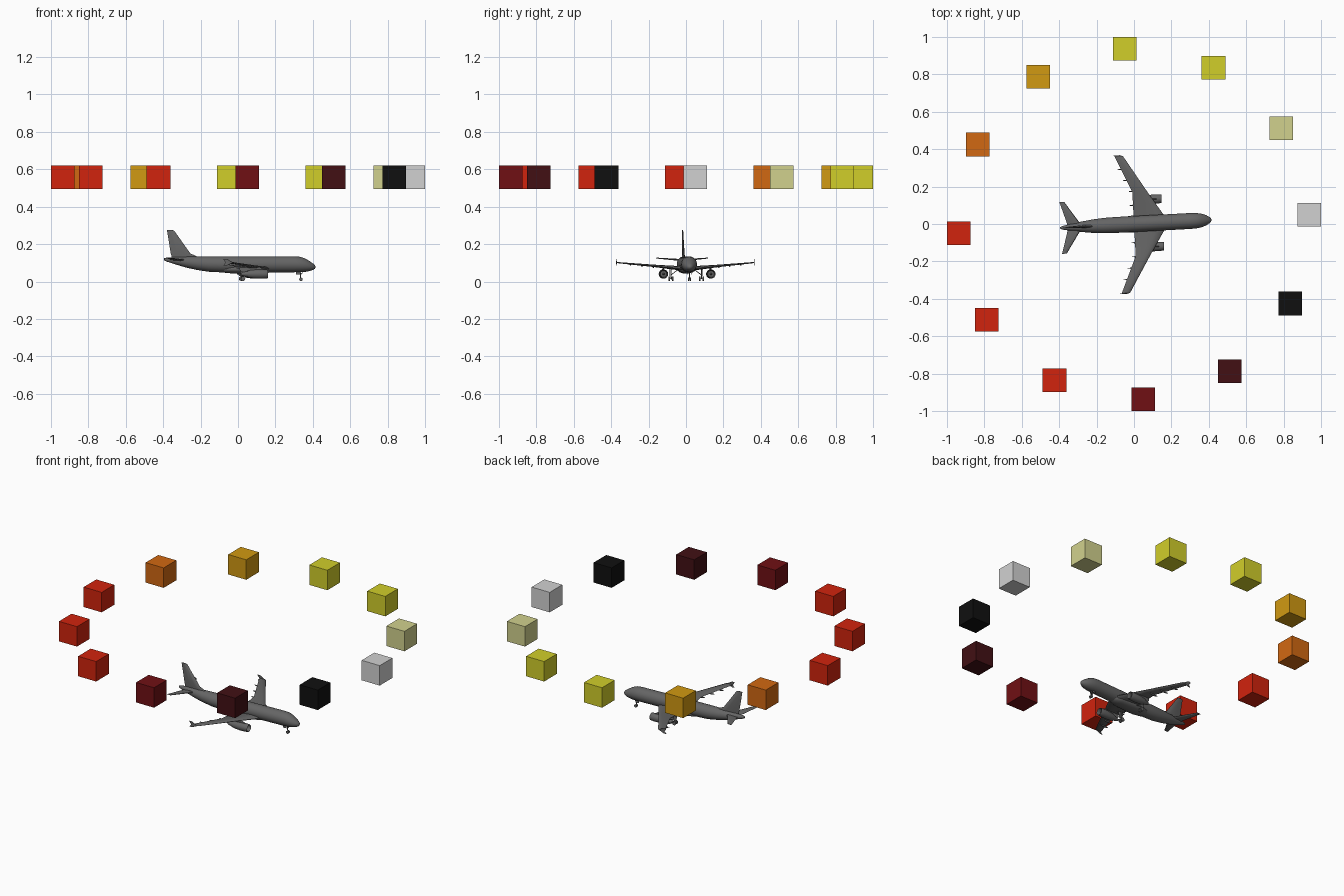
import bpy
import bmesh
from math import sin, cos, pi, radians
from mathutils import Vector

if "Cube" in bpy.data.objects:
    bpy.data.objects.remove(bpy.data.objects["Cube"], do_unlink=True)

YAW = radians(3.06)


def material(name, r, g, b):
    m = bpy.data.materials.new(name)
    m.use_nodes = True
    m.diffuse_color = (r, g, b, 1)
    m.node_tree.nodes["Principled BSDF"].inputs["Base Color"].default_value = (r, g, b, 1)
    return m


airframe_grey = material("airframe_grey", .13, .13, .13)
silver = material("silver", .64, .64, .64)
khaki = material("khaki", .64, .64, .27)
yellow = material("yellow", .64, .62, .023)
amber = material("amber", .64, .32, .006)
orange = material("orange", .64, .14, .006)
red = material("red", .64, .017, .004)
dark_red = material("dark_red", .16, .005, .007)
deep_maroon = material("deep_maroon", .054, .005, .007)
black = material("black", .005, .005, .005)


def finish(name, bm, mat, smooth=True):
    bmesh.ops.recalc_face_normals(bm, faces=bm.faces)
    mesh = bpy.data.meshes.new(name)
    bm.to_mesh(mesh)
    bm.free()
    mesh.materials.append(mat)
    obj = bpy.data.objects.new(name, mesh)
    bpy.context.collection.objects.link(obj)
    if smooth:
        bpy.context.view_layer.objects.active = obj
        obj.select_set(True)
        bpy.ops.object.shade_smooth_by_angle(angle=radians(40))
        obj.select_set(False)
    return obj


def loft(name, rings):
    """Skin a list of equal-length point rings and cap both ends."""
    bm = bmesh.new()
    loops = [[bm.verts.new(p) for p in ring] for ring in rings]
    n = len(loops[0])
    for a, b in zip(loops, loops[1:]):
        for i in range(n):
            j = (i + 1) % n
            bm.faces.new((a[i], a[j], b[j], b[i]))
    bm.faces.new(loops[0])
    bm.faces.new(loops[-1])
    obj = finish(name, bm, airframe_grey)
    obj.rotation_euler.z = YAW
    return obj


def ring_x(x, y, z, ry, rz, n=24):
    return [(x, y + ry * cos(2 * pi * i / n), z + rz * sin(2 * pi * i / n)) for i in range(n)]


def body(name, y, stations, n=24):
    """Loft round sections given as (x, z, half width, half height)."""
    return loft(name, [ring_x(x, y, z, a, b, n) for x, z, a, b in stations])


def tube(name, start, end, r, n=12):
    start, end = Vector(start), Vector(end)
    axis = (end - start).normalized()
    u = axis.orthogonal().normalized()
    v = axis.cross(u)
    return loft(name, [[c + r * (u * cos(2 * pi * i / n) + v * sin(2 * pi * i / n))
                        for i in range(n)] for c in (start, end)])


FOIL = [(0, 0), (.06, .35), (.3, .55), (.65, .32), (1, .03),
        (1, -.03), (.65, -.25), (.3, -.45), (.06, -.3)]


def foil(name, sections, upright=False):
    """Loft airfoils given as (leading x, trailing x, y, z, thickness)."""
    rings = []
    for le, te, y, z, t in sections:
        ring = []
        for f, h in FOIL:
            dy, dz = (h * t, 0) if upright else (0, h * t)
            ring.append((le + (te - le) * f, y + dy, z + dz))
        rings.append(ring)
    return loft(name, rings)


# Fuselage with drooped nose and upswept tail cone
body("fuselage", 0, [
    (.415, .078, .003, .003), (.411, .078, .011, .010), (.402, .079, .018, .017),
    (.385, .082, .028, .026), (.362, .087, .036, .035), (.335, .091, .041, .041),
    (.30, .092, .0425, .0425), (-.10, .092, .0425, .0425), (-.16, .0935, .041, .041),
    (-.22, .098, .036, .036), (-.28, .104, .028, .029), (-.34, .112, .018, .019),
    (-.38, .117, .010, .011), (-.395, .119, .005, .006)], 32)
body("belly_fairing", 0, [
    (.19, .065, .004, .004), (.165, .066, .030, .019), (.12, .066, .044, .023),
    (-.02, .066, .045, .024), (-.07, .066, .034, .019), (-.11, .066, .006, .006)])

# Vertical tail with dorsal fillet
foil("tail_fin", [(-.20, -.355, 0, .120, .016), (-.225, -.356, 0, .137, .015),
                  (-.255, -.360, 0, .150, .014), (-.342, -.380, 0, .272, .007),
                  (-.352, -.380, 0, .275, .004)], upright=True)

for s, side in ((1, "left"), (-1, "right")):
    # Main wing, tailplane and wingtip fence
    foil(side + "_wing", [(.175, 0, s * .02, .068, .024), (.155, 0, s * .05, .071, .022),
                          (.078, 0, s * .172, .083, .013), (-.040, -.085, s * .366, .101, .006),
                          (-.050, -.086, s * .369, .1015, .003)])
    foil(side + "_tailplane", [(-.275, -.355, s * .008, .114, .011),
                               (-.295, -.360, s * .03, .116, .010),
                               (-.366, -.392, s * .137, .125, .005),
                               (-.374, -.392, s * .139, .125, .003)])
    foil(side + "_wingtip_fence", [(-.078, -.098, s * .369, .086, .003),
                                   (-.045, -.086, s * .369, .101, .004),
                                   (-.080, -.100, s * .369, .121, .003)], upright=True)

    # Flap track fairings under the trailing edge
    for k, (y, x) in enumerate(((.10, .0), (.175, 0), (.235, -.027), (.295, -.053))):
        z = .070 + (y - .05) * .095
        body(f"{side}_flap_fairing_{k + 1}", s * y, [
            (x + .05, z, .001, .001), (x + .03, z - .004, .0035, .005),
            (x, z - .004, .0035, .005), (x - .02, z - .001, .001, .001)], 10)

    # Engine: hollow intake, nacelle, core nozzle and spinner
    ey, ez = s * .127, .040
    profile = [(.130, .017), (.146, .0185), (.152, .0205), (.154, .0215), (.150, .0228),
               (.130, .0245), (.100, .0245), (.070, .0225), (.045, .0185), (.045, .0150),
               (.025, .0115), (.012, .0085), (.012, .005), (.002, .0015)]
    body(side + "_engine", ey, [(x, ez, r, r) for x, r in profile])
    body(side + "_spinner", ey, [(.129, ez, .007, .007), (.137, ez, .004, .004),
                                 (.142, ez, .001, .001)], 16)
    foil(side + "_engine_pylon", [(.110, .010, ey, .052, .007), (.132, .0, ey, .064, .007),
                                  (.105, .005, ey, .080, .006)], upright=True)

    # Main landing gear
    gy = s * .082
    tube(side + "_main_strut", (.022, gy, .075), (.022, gy, .014), .0035)
    tube(side + "_main_brace", (.022, gy, .035), (.022, s * .045, .062), .002)
    tube(side + "_main_axle", (.022, gy - .012, .015), (.022, gy + .012, .015), .002)
    foil(side + "_main_gear_door", [(.034, .010, gy + s * .006, .030, .002),
                                    (.040, .004, gy + s * .006, .070, .002)], upright=True)
    for w in (-1, 1):
        c = gy + w * .009
        tube(f"{side}_main_wheel_{w + 2}", (.022, c - .004, .015), (.022, c + .004, .015), .012, 20)

    # Nose wheel and door of this side
    tube(side + "_nose_wheel", (.337, s * .002, .012), (.337, s * .008, .012), .009, 20)
    foil(side + "_nose_gear_door", [(.335, .310, s * .011, .038, .0015),
                                    (.335, .310, s * .009, .056, .0015)], upright=True)

tube("nose_strut", (.332, 0, .060), (.337, 0, .011), .0028)
tube("nose_brace", (.334, 0, .034), (.352, 0, .056), .0016)
tube("nose_axle", (.337, -.007, .012), (.337, .007, .012), .0016)

# Ring of twelve floating coloured cubes
colours = [silver, khaki, yellow, yellow, amber, orange,
           red, red, red, dark_red, deep_maroon, black]
for i, mat in enumerate(colours):
    angle = YAW + i * pi / 6
    bm = bmesh.new()
    bmesh.ops.create_cube(bm, size=.126)
    cube = finish(f"ring_cube_{i + 1}", bm, mat, smooth=False)
    cube.location = (.938 * cos(angle), .938 * sin(angle), .557)
